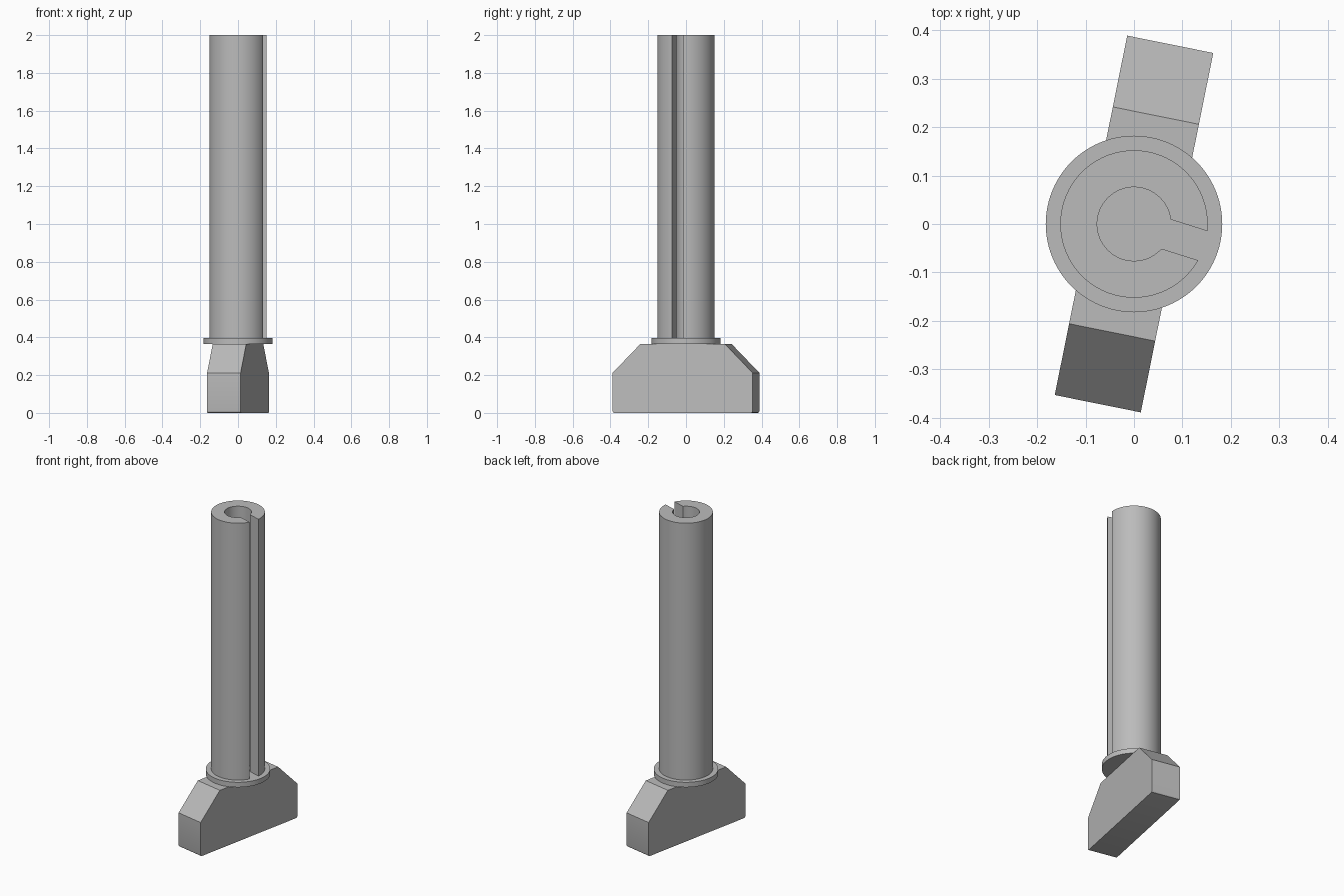
import bpy, bmesh
from math import sin, cos, asin, pi, radians

if "Cube" in bpy.data.objects:
    bpy.data.objects.remove(bpy.data.objects["Cube"])

grey = bpy.data.materials.new("plain grey")
grey.use_nodes = True
colour = (0.5, 0.5, 0.5, 1)
grey.diffuse_color = colour
grey.node_tree.nodes["Principled BSDF"].inputs["Base Color"].default_value = colour


def finish(name, bm, turn=0):
    """Turn a bmesh into a shaded object."""
    bmesh.ops.recalc_face_normals(bm, faces=bm.faces)
    mesh = bpy.data.meshes.new(name)
    bm.to_mesh(mesh)
    bm.free()
    mesh.materials.append(grey)
    obj = bpy.data.objects.new(name, mesh)
    bpy.context.collection.objects.link(obj)
    obj.rotation_euler.z = radians(turn)
    bpy.ops.object.select_all(action="DESELECT")
    obj.select_set(True)
    bpy.context.view_layer.objects.active = obj
    bpy.ops.object.shade_smooth_by_angle(angle=radians(30))
    return obj


def extrude(bm, faces, vec):
    geo = bmesh.ops.extrude_face_region(bm, geom=faces)["geom"]
    verts = [g for g in geo if isinstance(g, bmesh.types.BMVert)]
    bmesh.ops.translate(bm, verts=verts, vec=vec)


# Foot: chamfered side profile with softly rounded lower ends
WIDTH = 0.181
bm = bmesh.new()
fillet = [(0.368 + 0.01 * cos(a), 0.01 - 0.01 * sin(a))
          for a in (pi / 2, pi / 3, pi / 6, 0)]
half = fillet + [(0.378, 0.212), (0.228, 0.365)]
profile = half + [(-y, z) for y, z in reversed(half)]
face = bm.faces.new([bm.verts.new((-WIDTH / 2, y, z)) for y, z in profile])
extrude(bm, [face], (WIDTH, 0, 0))
finish("foot", bm, -11.4)

# Collar: flat disc between the foot and the tube
bm = bmesh.new()
ring = bmesh.ops.create_circle(bm, cap_ends=True, segments=96, radius=0.182)
bmesh.ops.translate(bm, verts=ring["verts"], vec=(0, 0, 0.365))
extrude(bm, bm.faces[:], (0, 0, 0.031))
finish("collar", bm)

# Slotted tube: C-shaped section with a parallel-sided slot
OUTER, INNER, SLOT, STEPS = 0.152, 0.076, 0.0315, 96
BASE, TOP = 0.396, 2.0
bm = bmesh.new()


def arc(radius):
    start = asin(SLOT / radius)
    angles = [start + (2 * pi - 2 * start) * i / STEPS for i in range(STEPS + 1)]
    return [bm.verts.new((radius * cos(a), radius * sin(a), BASE)) for a in angles]


outer, inner = arc(OUTER), arc(INNER)
section = [bm.faces.new((outer[i], outer[i + 1], inner[i + 1], inner[i]))
           for i in range(STEPS)]
extrude(bm, section, (0, 0, TOP - BASE))
finish("slotted_tube", bm, -17.5)
